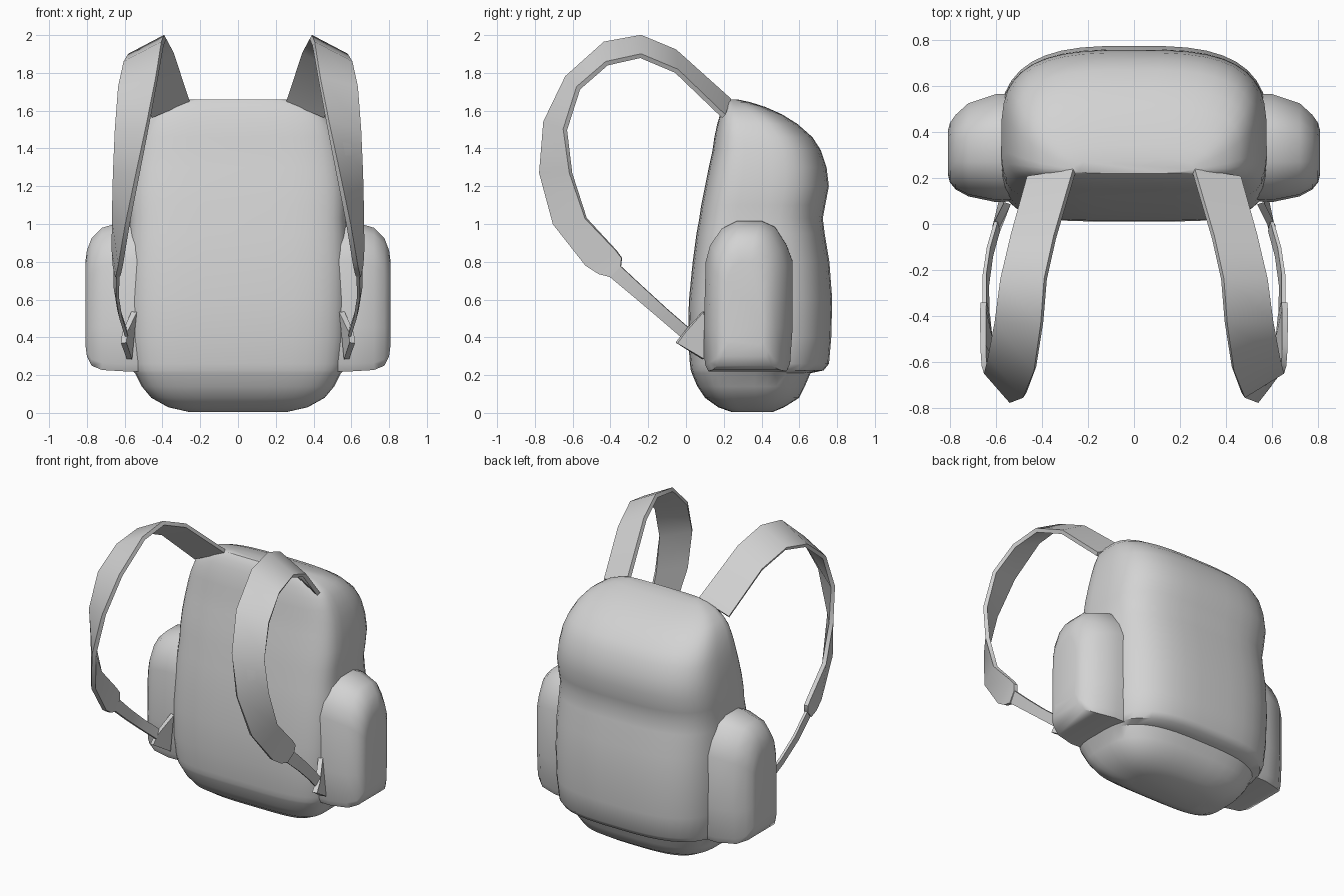
import bpy
import bmesh
import math
from mathutils import Vector

cube = bpy.data.objects.get("Cube")
if cube:
    bpy.data.objects.remove(cube, do_unlink=True)

# One plain grey fabric for the whole bag
fabric = bpy.data.materials.new("grey_fabric")
fabric.use_nodes = True
grey = (0.65, 0.65, 0.65, 1)
fabric.diffuse_color = grey
fabric.node_tree.nodes["Principled BSDF"].inputs["Base Color"].default_value = grey


def loft(name, rings, angle=40):
    """Skin a list of equally long closed rings and cap both ends."""
    bm = bmesh.new()
    loops = [[bm.verts.new(p) for p in ring] for ring in rings]
    count = len(loops[0])
    for low, high in zip(loops, loops[1:]):
        for i in range(count):
            j = (i + 1) % count
            bm.faces.new((low[i], low[j], high[j], high[i]))
    bm.faces.new(loops[0][::-1])
    bm.faces.new(loops[-1])
    bmesh.ops.recalc_face_normals(bm, faces=bm.faces[:])
    mesh = bpy.data.meshes.new(name)
    bm.to_mesh(mesh)
    bm.free()
    mesh.materials.append(fabric)
    obj = bpy.data.objects.new(name, mesh)
    bpy.context.collection.objects.link(obj)
    bpy.ops.object.select_all(action="DESELECT")
    obj.select_set(True)
    bpy.context.view_layer.objects.active = obj
    bpy.ops.object.shade_smooth_by_angle(angle=math.radians(angle))
    return obj


def body_ring(z, half, front, back, steps=40):
    """Rounded box section, squarer towards the wearer's back."""
    mid = front + 0.42 * (back - front)
    ring = []
    for i in range(steps):
        t = 2 * math.pi * (i + 0.5) / steps
        c, s = math.cos(t), math.sin(t)
        power = 2 / 3.1 if s > 0 else 2 / 4.2
        depth = back - mid if s > 0 else mid - front
        ring.append((math.copysign(abs(c) ** power, c) * half,
                     mid + math.copysign(abs(s) ** power, s) * depth, z))
    return ring


def ribbon(name, edge_a, edge_b, thick, side):
    """Flat strap spanning two edge paths."""
    a = [Vector((x * side, y, z)) for x, y, z in edge_a]
    b = [Vector((x * side, y, z)) for x, y, z in edge_b]
    mids = [(p + q) / 2 for p, q in zip(a, b)]
    rings = []
    for i, (p, q) in enumerate(zip(a, b)):
        along = mids[min(i + 1, len(a) - 1)] - mids[max(i - 1, 0)]
        n = along.cross(q - p).normalized() * thick / 2
        rings.append([p + n, q + n, q - n, p - n])
    return loft(name, rings)


# Main bag: height, half width, front y, back y (base, lip, waist, top flap)
sections = [
    (0.005, 0.26, 0.24, 0.46), (0.03, 0.37, 0.17, 0.52), (0.08, 0.46, 0.10, 0.60),
    (0.14, 0.51, 0.06, 0.63), (0.21, 0.545, 0.03, 0.66), (0.225, 0.56, 0.025, 0.73),
    (0.26, 0.57, 0.02, 0.758), (0.4, 0.585, 0.01, 0.77), (0.6, 0.59, 0.015, 0.775),
    (0.8, 0.588, 0.035, 0.76), (0.95, 0.58, 0.055, 0.735), (1.03, 0.575, 0.07, 0.725),
    (1.1, 0.578, 0.08, 0.738), (1.2, 0.577, 0.10, 0.757), (1.3, 0.565, 0.12, 0.745),
    (1.39, 0.55, 0.14, 0.715), (1.46, 0.53, 0.15, 0.67), (1.53, 0.5, 0.165, 0.59),
    (1.58, 0.46, 0.18, 0.51), (1.62, 0.4, 0.195, 0.42), (1.645, 0.33, 0.21, 0.34),
    (1.658, 0.26, 0.22, 0.28),
]
loft("main_bag", [body_ring(*s) for s in sections])

# Side pocket outline as fractions of its depth and height
outline = [(0.05, 0), (0.93, 0), (0.97, 0.05), (1, 0.3), (1, 0.73), (0.93, 0.84),
           (0.8, 0.96), (0.65, 1), (0.37, 1), (0.2, 0.95), (0.07, 0.84),
           (0.02, 0.73), (0, 0.3), (0.01, 0.05)]
# x, front y, back y, bottom z, top z
pocket_steps = [(0.48, 0.1, 0.565, 0.22, 1.02), (0.6, 0.095, 0.565, 0.22, 1.015),
                (0.72, 0.12, 0.525, 0.227, 0.98), (0.775, 0.15, 0.475, 0.25, 0.925),
                (0.8, 0.18, 0.44, 0.3, 0.86), (0.808, 0.21, 0.41, 0.36, 0.8)]

# Shoulder strap edges, from the top of the bag to the lower buckle
strap_inner = [(0.26, 0.23, 1.655), (0.345, -0.06, 1.915), (0.385, -0.24, 1.99),
               (0.40, -0.43, 1.955), (0.43, -0.63, 1.775), (0.475, -0.745, 1.54),
               (0.53, -0.77, 1.27), (0.585, -0.70, 1.0), (0.622, -0.53, 0.78),
               (0.632, -0.46, 0.735), (0.638, -0.40, 0.72)]
strap_outer = [(0.46, 0.20, 1.57), (0.53, -0.05, 1.81), (0.575, -0.24, 1.89),
               (0.60, -0.42, 1.85), (0.63, -0.57, 1.72), (0.645, -0.64, 1.5),
               (0.652, -0.61, 1.27), (0.656, -0.53, 1.03), (0.656, -0.37, 0.86),
               (0.654, -0.34, 0.82), (0.65, -0.345, 0.775)]
# Thin webbing below the buckle
web_low = [(0.635, -0.42, 0.735), (0.638, -0.27, 0.61), (0.62, -0.14, 0.5), (0.59, -0.03, 0.405)]
web_high = [(0.65, -0.36, 0.79), (0.65, -0.22, 0.66), (0.632, -0.1, 0.55), (0.6, 0.01, 0.455)]
# Triangular anchor sewn to the bag
anchor_low = [(0.605, -0.05, 0.37), (0.575, 0.09, 0.285)]
anchor_high = [(0.6, -0.01, 0.425), (0.55, 0.09, 0.535)]

for label, side in (("left", 1), ("right", -1)):
    rings = [[(x * side, f + (b - f) * u, lo + (hi - lo) * v) for u, v in outline]
             for x, f, b, lo, hi in pocket_steps]
    loft(label + "_side_pocket", rings, 50)
    ribbon(label + "_shoulder_strap", strap_inner, strap_outer, 0.026, side)
    ribbon(label + "_strap_webbing", web_low, web_high, 0.016, side)
    ribbon(label + "_strap_anchor", anchor_low, anchor_high, 0.03, side)
